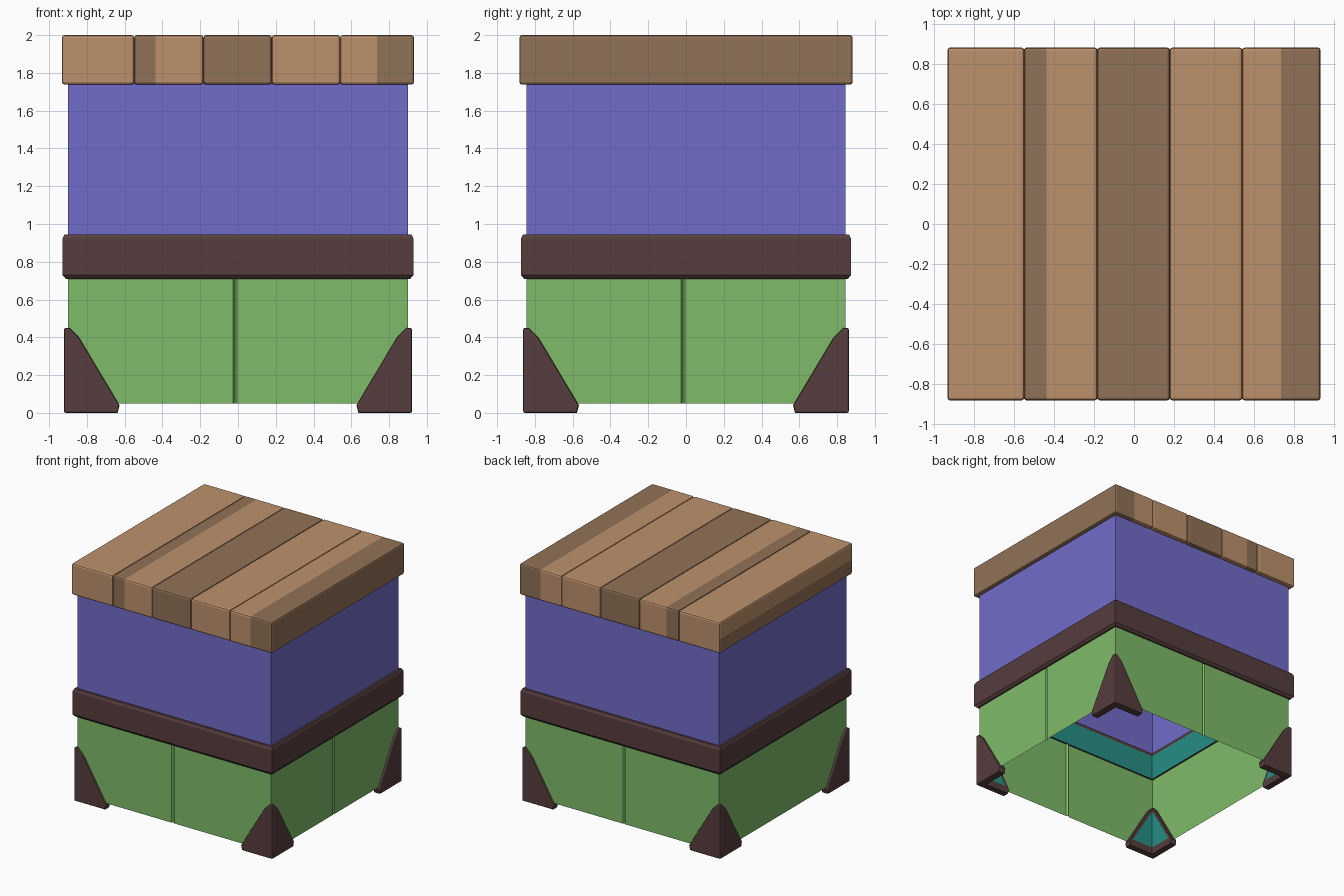
import bpy, bmesh
from mathutils import Vector

if "Cube" in bpy.data.objects:
    bpy.data.objects.remove(bpy.data.objects["Cube"])

WX, WY = 0.90, 0.845  # wall half sizes


def mat(name, rgb):
    m = bpy.data.materials.new(name)
    lin = [((c / 255 + 0.055) / 1.055) ** 2.4 for c in rgb]
    m.diffuse_color = (*lin, 1)
    m.use_nodes = True
    m.node_tree.nodes["Principled BSDF"].inputs["Base Color"].default_value = m.diffuse_color
    return m


LIGHT = mat("light wood", (190, 145, 108))
DARK = mat("dark wood", (145, 114, 87))
BLUE = mat("blue paint", (114, 108, 202))
GREEN = mat("green paint", (127, 187, 106))
TRIM = mat("dark trim", (86, 61, 61))
TEAL = mat("teal lining", (36, 142, 131))


def finish(name, bm, mats, fix=True):
    if fix:
        bmesh.ops.recalc_face_normals(bm, faces=bm.faces)
    me = bpy.data.meshes.new(name)
    bm.to_mesh(me)
    bm.free()
    for m in mats:
        me.materials.append(m)
    ob = bpy.data.objects.new(name, me)
    bpy.context.collection.objects.link(ob)
    return ob


def wall(name, plan, z0, z1, m):
    """Open sheet following a closed counter-clockwise plan."""
    bm = bmesh.new()
    lo = [bm.verts.new((x, y, z0)) for x, y in plan]
    hi = [bm.verts.new((x, y, z1)) for x, y in plan]
    n = len(plan)
    for i in range(n):
        j = (i + 1) % n
        bm.faces.new((lo[i], lo[j], hi[j], hi[i]))
    finish(name, bm, [m], fix=False)


def bisect(bm, co, no):
    bmesh.ops.bisect_plane(bm, geom=bm.verts[:] + bm.edges[:] + bm.faces[:],
                           plane_co=co, plane_no=no)


# Upper blue walls
wall("upper_walls", [(-WX, -WY), (WX, -WY), (WX, WY), (-WX, WY)], 0.93, 1.76, BLUE)

# Lower green walls with a narrow groove on front, right and back
g, d, c = 0.011, 0.015, -0.015
wall("lower_walls", [
    (-WX, -WY), (c - g, -WY), (c, -WY + d), (c + g, -WY),
    (WX, -WY), (WX, c - g), (WX - d, c), (WX, c + g),
    (WX, WY), (c + g, WY), (c, WY - d), (c - g, WY),
    (-WX, WY)], 0.05, 0.74, GREEN)

# Middle band: closed ring profile (offset from wall, z), teal on the inside
profile = [(-0.015, 0.71), (0.012, 0.71), (0.029, 0.73), (0.029, 0.922),
           (0.018, 0.945), (-0.015, 0.945), (-0.015, 0.92)]
bm = bmesh.new()
rings = [[bm.verts.new((sx * (WX + o), sy * (WY + o), z))
          for sx, sy in ((-1, -1), (1, -1), (1, 1), (-1, 1))] for o, z in profile]
for k in range(len(rings)):
    a, b = rings[k], rings[(k + 1) % len(rings)]
    for i in range(4):
        j = (i + 1) % 4
        f = bm.faces.new((a[i], a[j], b[j], b[i]))
        f.material_index = 1 if k == len(rings) - 1 else 0
finish("middle_band", bm, [TRIM, TEAL])

# Lid planks: x range and dark stripe range
planks = [(-0.932, -0.549, None), (-0.549, -0.183, (-9, -0.437)),
          (-0.183, 0.179, (-9, 9)), (0.179, 0.541, None), (0.541, 0.932, (0.735, 9))]
for i, (x0, x1, dark) in enumerate(planks):
    bm = bmesh.new()
    bmesh.ops.create_cube(bm, size=1)
    for v in bm.verts:
        v.co = ((x0 + x1) / 2 + v.co.x * (x1 - x0), v.co.y * 1.764, 1.869 + v.co.z * 0.262)
    bmesh.ops.bevel(bm, geom=bm.edges[:], offset=0.014, segments=2,
                    profile=0.5, affect='EDGES')
    if dark:
        for x in dark:
            if x0 < x < x1:
                bisect(bm, (x, 0, 0), (1, 0, 0))
    if i == 0:  # lower half of the left side is dark
        bisect(bm, (0, 0, 1.86), (0, 0, 1))
    bm.normal_update()
    for f in bm.faces:
        p = f.calc_center_median()
        is_dark = bool(dark) and dark[0] < p.x < dark[1]
        if i == 0 and f.normal.x < -0.9 and p.z < 1.86:
            is_dark = True
        f.material_index = int(is_dark)
    finish(f"lid_plank_{i + 1}", bm, [LIGHT, DARK])


# Corner feet: L-shaped tapering caps given as levels (z, arm length, thickness)
levels = [(0.0, 0.285, 0.06), (0.04, 0.295, 0.06), (0.40, 0.08, 0.06), (0.45, 0.03, 0.028)]


def foot(name, sx, sy):
    bm = bmesh.new()
    loops = []
    for z, u, t in levels:
        pts = [(0, 0), (u, 0), (u, t), (t, t), (t, u), (0, u)]
        loops.append([bm.verts.new((sx * (0.922 - a), sy * (0.862 - b), z)) for a, b in pts])
    for a, b in zip(loops, loops[1:]):
        for i in range(6):
            j = (i + 1) % 6
            bm.faces.new((a[i], a[j], b[j], b[i]))
    bm.faces.new(loops[0][::-1])
    bm.faces.new(loops[-1])
    bmesh.ops.recalc_face_normals(bm, faces=bm.faces)
    # soften the outer corner and outer rim
    edges = [e for e in bm.edges
             if all(v in l[:2] or v is l[5] for v in e.verts for l in loops if v in l)]
    bmesh.ops.bevel(bm, geom=edges, offset=0.01, segments=2, profile=0.5, affect='EDGES')
    # teal lining on the faces that look into the box
    bm.normal_update()
    inward = [f for f in bm.faces if 0.03 < f.calc_center_median().z < 0.40
              and f.calc_area() > 0.01
              and max(-sx * f.normal.x, -sy * f.normal.y) > 0.95]
    bmesh.ops.inset_region(bm, faces=inward, thickness=0.02, use_even_offset=True)
    for f in inward:
        f.material_index = 1
    ob = finish(name, bm, [TRIM, TEAL])
    return ob


for sx, side in ((-1, "left"), (1, "right")):
    for sy, end in ((-1, "front"), (1, "back")):
        foot(f"{end}_{side}_foot", sx, sy)
